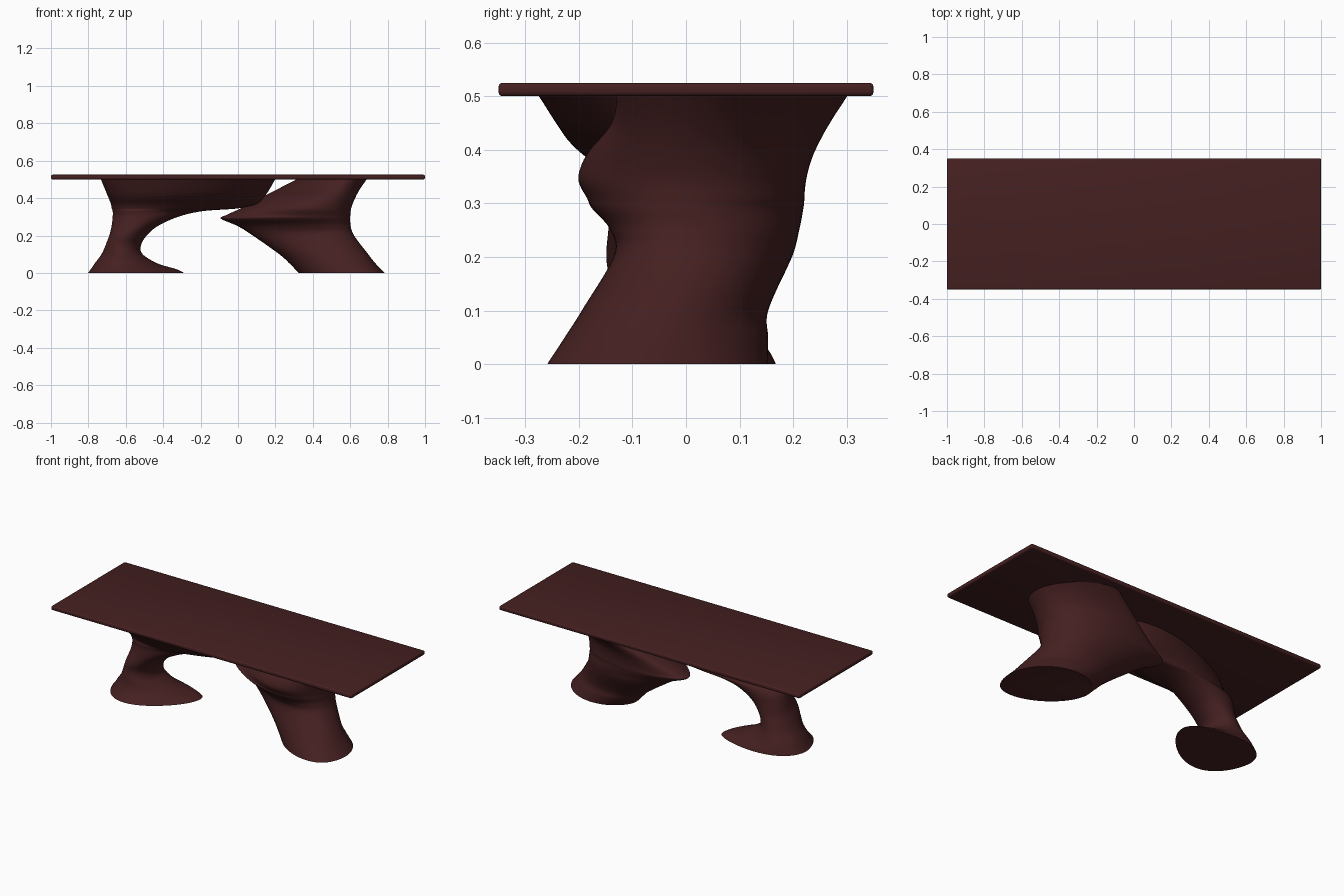
import bpy, bmesh, math
from mathutils import Vector

wood = bpy.data.materials.new("dark red brown")
wood.diffuse_color = (0.060, 0.0143, 0.0150, 1)

SIDES, STEPS = 64, 8


def finish(name, bm, angle):
    bmesh.ops.recalc_face_normals(bm, faces=bm.faces)
    me = bpy.data.meshes.new(name)
    bm.to_mesh(me)
    bm.free()
    me.materials.append(wood)
    ob = bpy.data.objects.new(name, me)
    bpy.context.collection.objects.link(ob)
    bpy.ops.object.select_all(action='DESELECT')
    ob.select_set(True)
    bpy.context.view_layer.objects.active = ob
    bpy.ops.object.shade_smooth_by_angle(angle=math.radians(angle))
    return ob


def catmull(a, b, c, d, t):
    return [0.5 * (2*q + (r-p)*t + (2*p-5*q+4*r-s)*t*t + (3*q-p-3*r+s)*t**3)
            for p, q, r, s in zip(a, b, c, d)]


def leg(name, rows):
    """Loft teardrop sections: z, tip x/y, heel x/y, left and right half width, taper."""
    sections = []
    n = len(rows)
    for i in range(n - 1):
        a, d = rows[max(i-1, 0)], rows[min(i+2, n-1)]
        sections += [catmull(a, rows[i], rows[i+1], d, k/STEPS) for k in range(STEPS)]
    sections.append(rows[-1])
    bm = bmesh.new()
    rings = []
    for z, tx, ty, hx, hy, wl, wr, taper in sections:
        tip, heel = Vector((tx, ty)), Vector((hx, hy))
        mid, axis = (tip + heel) / 2, (tip - heel) / 2
        side = Vector((-axis.y, axis.x)).normalized()
        ring = []
        for k in range(SIDES):
            t = math.tau * k / SIDES
            s = math.sin(t) * (1 - taper * math.cos(t))
            p = mid + axis * math.cos(t) + side * s * (wl if s > 0 else wr)
            ring.append(bm.verts.new((p.x, p.y, z)))
        rings.append(ring)
    for lo, hi in zip(rings, rings[1:]):
        for k in range(SIDES):
            j = (k + 1) % SIDES
            bm.faces.new((lo[k], lo[j], hi[j], hi[k]))
    bm.faces.new(rings[0])
    bm.faces.new(rings[-1])
    return finish(name, bm, 50)


# Table top: thin slab with softened edges
bm = bmesh.new()
bmesh.ops.create_cube(bm, size=1)
for v in bm.verts:
    v.co = (v.co.x * 2, v.co.y * 0.7, 0.5125 + v.co.z * 0.025)
bmesh.ops.bevel(bm, geom=bm.edges[:], offset=0.008, segments=3, profile=0.5, affect='EDGES')
finish("table_top", bm, 40)

# Left leg: slim stem on a teardrop foot, sweeping out under the top
leg("left_leg", [
    (0.00, -0.29, 0.07, -0.80, -0.02, 0.145, 0.225, 0.3),
    (0.02, -0.33, 0.06, -0.785, -0.02, 0.14, 0.20, 0.3),
    (0.05, -0.43, 0.03, -0.765, -0.02, 0.135, 0.17, 0.2),
    (0.10, -0.51, -0.01, -0.73, -0.01, 0.125, 0.145, 0.0),
    (0.15, -0.52, -0.03, -0.705, 0.00, 0.115, 0.13, 0.0),
    (0.20, -0.49, -0.04, -0.685, 0.00, 0.11, 0.13, 0.0),
    (0.25, -0.43, -0.03, -0.675, 0.00, 0.10, 0.13, 0.0),
    (0.30, -0.32, -0.01, -0.67, -0.01, 0.095, 0.13, 0.1),
    (0.33, -0.19, 0.02, -0.67, -0.03, 0.09, 0.13, 0.2),
    (0.345, 0.00, 0.03, -0.675, -0.04, 0.09, 0.13, 0.2),
    (0.37, 0.10, 0.025, -0.68, -0.06, 0.10, 0.14, 0.1),
    (0.42, 0.15, 0.01, -0.70, -0.11, 0.14, 0.17, -0.15),
    (0.505, 0.20, -0.03, -0.735, -0.17, 0.19, 0.18, -0.4),
])

# Right leg: broad twisted trunk with a pointed ridge at mid height
leg("right_leg", [
    (0.00, 0.34, 0.06, 0.75, -0.21, 0.15, 0.22, 0.0),
    (0.05, 0.285, 0.06, 0.715, -0.165, 0.145, 0.20, 0.05),
    (0.10, 0.225, 0.06, 0.685, -0.12, 0.14, 0.18, 0.1),
    (0.20, 0.08, 0.09, 0.615, -0.05, 0.13, 0.18, 0.2),
    (0.25, 0.00, 0.105, 0.598, -0.035, 0.145, 0.18, 0.3),
    (0.29, -0.09, 0.12, 0.596, -0.035, 0.18, 0.18, 0.35),
    (0.31, -0.06, 0.13, 0.595, -0.04, 0.19, 0.18, 0.35),
    (0.35, 0.03, 0.16, 0.595, -0.06, 0.21, 0.175, 0.3),
    (0.40, 0.13, 0.20, 0.605, -0.08, 0.195, 0.165, 0.25),
    (0.45, 0.23, 0.24, 0.615, -0.10, 0.14, 0.165, 0.2),
    (0.505, 0.34, 0.285, 0.63, -0.12, 0.10, 0.17, 0.1),
])
